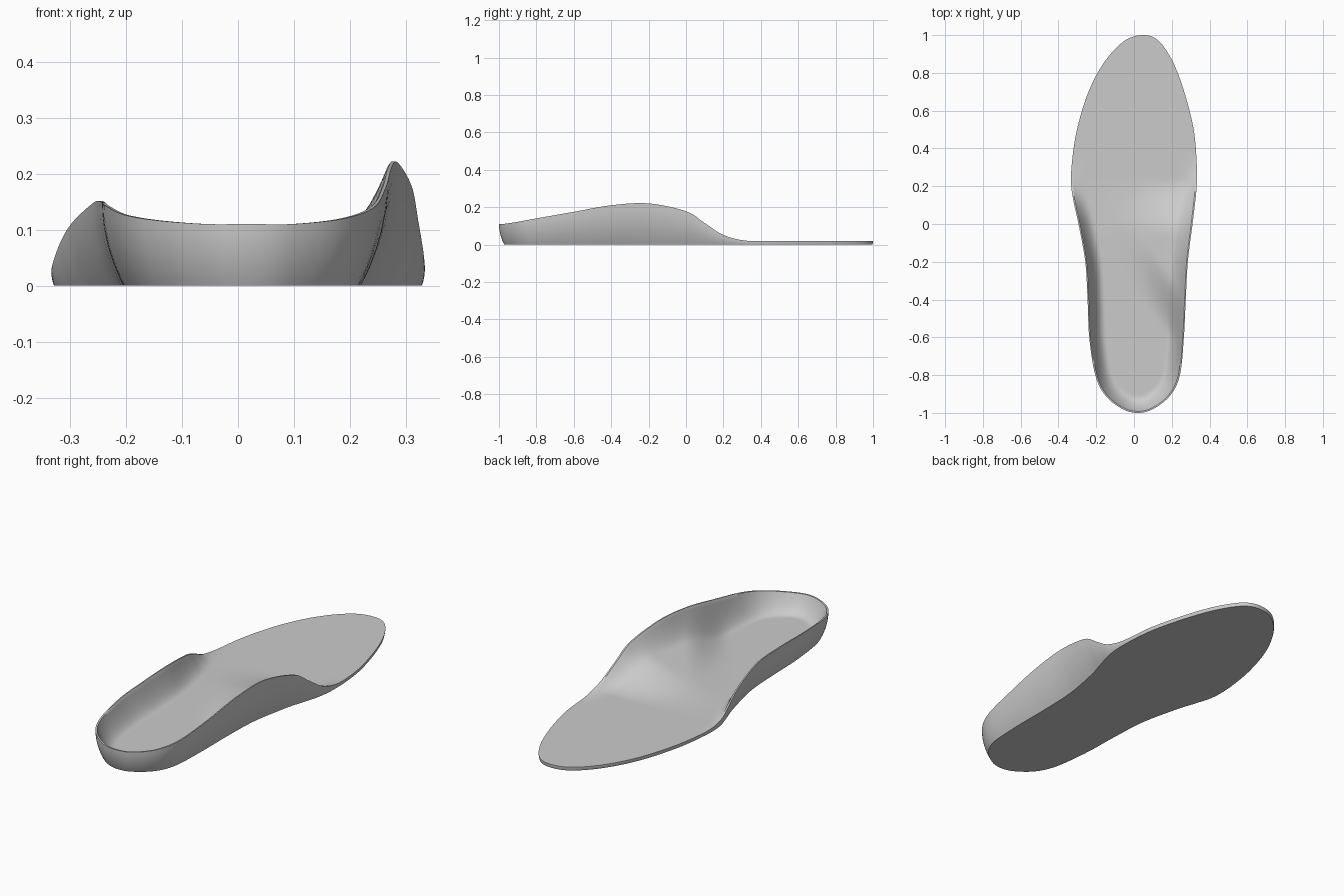
import bpy, bmesh
from mathutils import Vector

cube = bpy.data.objects.get("Cube")
if cube:
    bpy.data.objects.remove(cube, do_unlink=True)

# Outline stations from heel to toe: y, x of each edge, rim height of each edge
STATIONS = [
    (-1.0, 0.02, 0.02, 0.11, 0.11),
    (-0.98, -0.06, 0.10, 0.11, 0.11),
    (-0.91, -0.15, 0.19, 0.117, 0.12),
    (-0.8, -0.205, 0.243, 0.127, 0.14),
    (-0.6, -0.237, 0.264, 0.143, 0.175),
    (-0.4, -0.246, 0.274, 0.15, 0.21),
    (-0.2, -0.258, 0.285, 0.148, 0.22),
    (0.0, -0.294, 0.31, 0.115, 0.178),
    (0.1, -0.316, 0.322, 0.08, 0.115),
    (0.2, -0.332, 0.332, 0.035, 0.052),
    (0.32, -0.329, 0.332, 0.018, 0.021),
    (0.5, -0.302, 0.316, 0.018, 0.018),
    (0.7, -0.241, 0.266, 0.018, 0.018),
    (0.86, -0.155, 0.205, 0.018, 0.018),
    (0.97, -0.05, 0.13, 0.018, 0.018),
    (1.0, 0.05, 0.05, 0.018, 0.018),
]
SHEET = 0.018
STEPS = 8
RINGS = 36


def smooth(t):
    t = max(0.0, min(1.0, t))
    return t * t * (3 - 2 * t)


def swap(s):
    return (s[0], s[2], s[1], s[4], s[3])


def spline(p, t):
    a, b, c, d = p
    return [0.5 * (2 * b[i] + (c[i] - a[i]) * t
                   + (2 * a[i] - 5 * b[i] + 4 * c[i] - d[i]) * t * t
                   + (3 * b[i] - a[i] - 3 * c[i] + d[i]) * t ** 3)
            for i in range(len(b))]


def floor_height(x, y):
    """Thin footbed with a raised midfoot that climbs into the arch."""
    front = smooth((0.24 - y) / 0.3)
    back = smooth((y + 0.36 + 1.3 * x) / 0.34)
    rise = 0.012 * smooth((x + 0.2) / 0.2) + 0.085 * smooth((x + 0.06) / 0.36)
    return SHEET + 0.004 * front + rise * front * back


# Sample the outline, with the ends rounded by mirroring the neighbours
padded = [swap(STATIONS[1])] + STATIONS + [swap(STATIONS[-2])]
rows = [spline(padded[i:i + 4], k / STEPS)
        for i in range(len(STATIONS) - 1) for k in range(STEPS)]
rows.append(list(STATIONS[-1]))

# Closed rim loop: up one side, back down the other, each with its spine point
rim = []
for side, ordered in ((1, rows), (0, rows[-2:0:-1])):
    for y, xl, xr, zl, zr in ordered:
        spine = Vector(((xl + xr) / 2, max(-0.78, min(0.75, y)), 0))
        edge = Vector((xr if side else xl, y, 0))
        rim.append((spine, edge, max(SHEET, zr if side else zl)))

bm = bmesh.new()
loops = []

# Footbed rings, from the spine out to the lip
for r in range(RINGS + 1):
    f = 1 - (1 - r / RINGS) ** 1.5
    loop = []
    for spine, edge, top in rim:
        p = spine.lerp(edge, f)
        gap = (edge - p).length
        low = min(floor_height(p.x, p.y), top)
        wall = max(0.0, min(1.0, 1 - (gap - 0.008) / 0.085)) ** 2.2
        p.z = low + (top - low) * wall
        loop.append(bm.verts.new(p))
    loops.append(loop)

# Outer wall rings, tucking in towards the sole
for t in (0.85, 0.7, 0.5, 0.35, 0.2, 0.1, 0.0):
    loop = []
    for spine, edge, top in rim:
        tuck = 0.003 + 0.27 * (top - SHEET)
        inward = (spine - edge).normalized()
        p = edge + inward * tuck * (1 - t) ** 2
        p.z = top * t
        loop.append(bm.verts.new(p))
    loops.append(loop)

n = len(rim)
for a, b in zip(loops, loops[1:]):
    for i in range(n):
        j = (i + 1) % n
        bm.faces.new((a[i], b[i], b[j], a[j]))

# Flat sole
bm.faces.new(loops[-1])
bmesh.ops.remove_doubles(bm, verts=bm.verts, dist=0.0002)
bmesh.ops.recalc_face_normals(bm, faces=bm.faces)

mesh = bpy.data.meshes.new("insole")
bm.to_mesh(mesh)
bm.free()
insole = bpy.data.objects.new("insole", mesh)
bpy.context.collection.objects.link(insole)

# Plain grey material
grey = bpy.data.materials.new("plain grey")
grey.use_nodes = True
colour = (0.6, 0.6, 0.6, 1)
grey.diffuse_color = colour
grey.node_tree.nodes["Principled BSDF"].inputs["Base Color"].default_value = colour
mesh.materials.append(grey)

bpy.context.view_layer.objects.active = insole
insole.select_set(True)
bpy.ops.object.shade_smooth_by_angle(angle=0.6)
